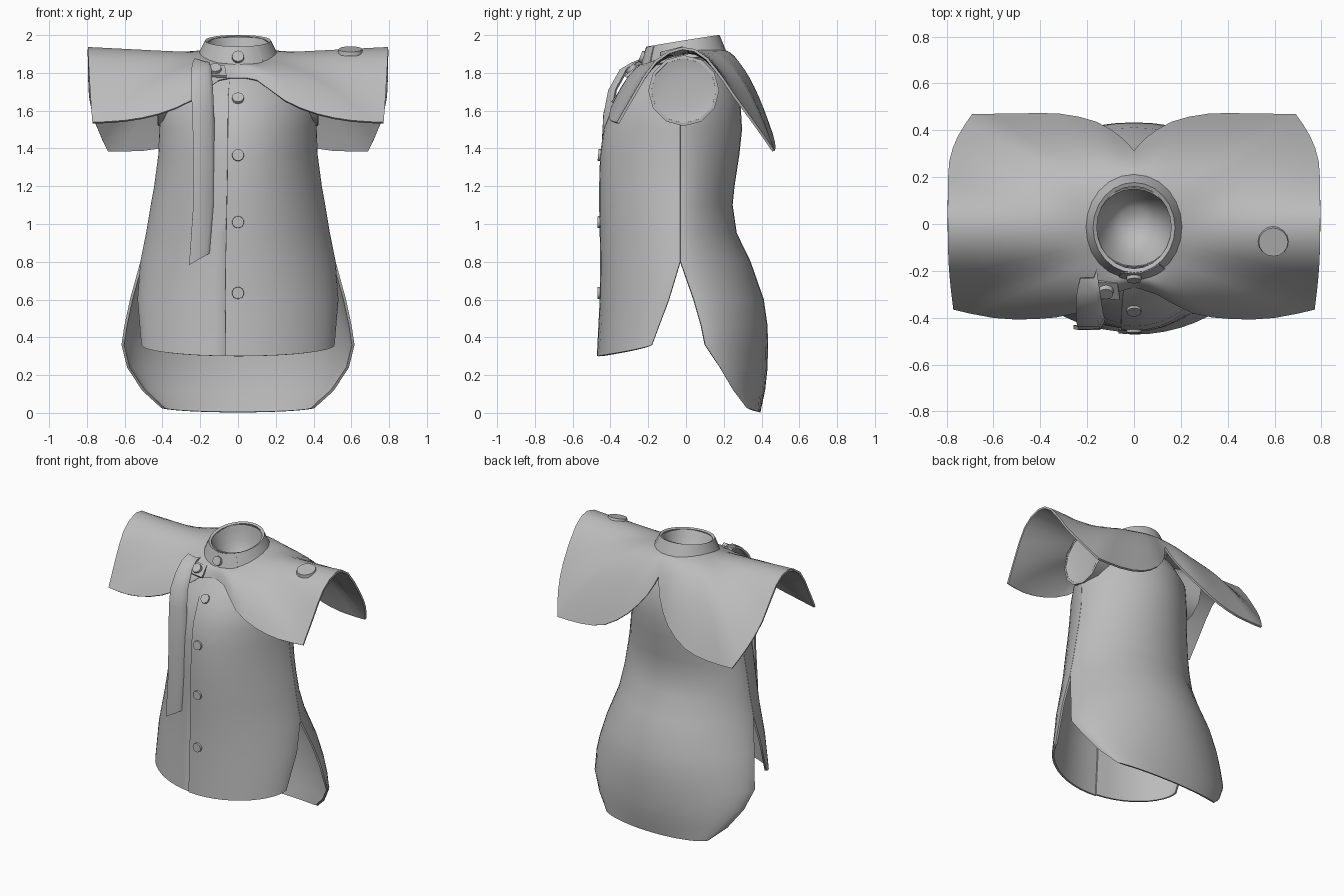
import bpy, bmesh
from math import sin, cos, pi, radians
from mathutils import Vector, Matrix

cube = bpy.data.objects.get("Cube")
if cube:
    bpy.data.objects.remove(cube, do_unlink=True)

cloth = bpy.data.materials.new("grey_cloth")
cloth.use_nodes = True
GREY = (0.5, 0.5, 0.5, 1)
cloth.diffuse_color = GREY
cloth.node_tree.nodes["Principled BSDF"].inputs["Base Color"].default_value = GREY


def finish(name, bm, thickness=0.0, angle=65):
    """Turn a bmesh into a smooth object, thickened if it is a sheet."""
    mesh = bpy.data.meshes.new(name)
    bm.to_mesh(mesh)
    bm.free()
    mesh.materials.append(cloth)
    ob = bpy.data.objects.new(name, mesh)
    bpy.context.collection.objects.link(ob)
    bpy.ops.object.select_all(action='DESELECT')
    ob.select_set(True)
    bpy.context.view_layer.objects.active = ob
    if thickness:
        mod = ob.modifiers.new("thickness", 'SOLIDIFY')
        mod.thickness = thickness
        mod.offset = 0
        bpy.ops.object.modifier_apply(modifier=mod.name)
    bpy.ops.object.shade_smooth_by_angle(angle=radians(angle))


def sheet(name, rows, thickness=0.014, closed=False):
    """Loft equal-length rows of points into a cloth sheet."""
    bm = bmesh.new()
    grid = [[bm.verts.new(p) for p in row] for row in rows]
    n = len(rows[0])
    for a, b in zip(grid, grid[1:]):
        for i in range(n if closed else n - 1):
            j = (i + 1) % n
            bm.faces.new((a[i], a[j], b[j], b[i]))
    bmesh.ops.recalc_face_normals(bm, faces=bm.faces)
    finish(name, bm, thickness)


def button(name, place, normal, radius=0.033, depth=0.022):
    bm = bmesh.new()
    turn = Vector(normal).to_track_quat('Z', 'Y').to_matrix().to_4x4()
    bmesh.ops.create_cone(bm, cap_ends=True, segments=16, radius1=radius,
                          radius2=radius * 0.93, depth=depth,
                          matrix=Matrix.Translation(place) @ turn)
    finish(name, bm, angle=40)


def bowl(name, centre, axis, radius, depth):
    """Hollow lining that closes an opening."""
    bm = bmesh.new()
    turn = Vector(axis).to_track_quat('Z', 'Y').to_matrix()
    grid = [[bm.verts.new(Vector(centre) + turn @ Vector((
             radius * s * cos(2 * pi * k / 24), radius * s * sin(2 * pi * k / 24),
             depth * (s ** 3 - 1)))) for k in range(24)]
            for s in (0.05, 0.35, 0.6, 0.8, 0.92, 1)]
    bm.faces.new(grid[0])
    for a, b in zip(grid, grid[1:]):
        for i in range(24):
            j = (i + 1) % 24
            bm.faces.new((a[i], b[i], b[j], a[j]))
    finish(name, bm, 0.006)


def smooth_path(points):
    """Add a curved midpoint between each pair of points."""
    pts = [Vector(p) for p in points]
    out = []
    for i in range(len(pts) - 1):
        before, after = pts[max(i - 1, 0)], pts[min(i + 2, len(pts) - 1)]
        out += [pts[i], (pts[i] + pts[i + 1]) * 0.5625 - (before + after) * 0.0625]
    return out + [pts[-1]]


# Body: height, half width, front depth, back depth above the side slits
SEAM = -0.03
torso = [(1.86, .19, -.17, .16), (1.77, .33, -.25, .23), (1.665, .40, -.355, .28),
         (1.5, .41, -.42, .29), (1.365, .415, -.438, .275), (1.2, .437, -.443, .25),
         (1.1, .455, -.443, .24), (.95, .48, -.44, .262), (.8, .51, -.437, .335)]
# Flaps: height, half width, depth, edge position, hem dip
front_flap = [(.6, .525, -.44, -.09, 0), (.36, .505, -.455, -.18, .06)]
back_flap = [(.6, .565, .405, .04, 0), (.46, .595, .425, .08, 0), (.36, .61, .427, .1, 0),
             (.24, .58, .425, .18, 0), (.12, .5, .412, .25, 0), (.03, .4, .387, .32, .026)]


def panel_row(z, w, depth, edge, dip, columns):
    row = []
    for a, lift in columns:
        s = max(sin(a), 0)
        row.append((w * cos(a), edge + (depth - edge) * s ** 1.3 - lift,
                    z - dip * s ** 0.95))
    return row


# The front has a small step where the left side overlaps the right
angles = [pi * k / 24 for k in range(25)]
step = pi / 2 + 0.12
front_cols = ([(a, .01 * sin(a)) for a in angles if a < step] + [(step, .01), (step, 0)]
              + [(a, 0) for a in angles if a > step])
front_rows = [(z, w, f, SEAM, 0) for z, w, f, b in torso] + front_flap
back_rows = [(z, w, b, SEAM, 0) for z, w, f, b in torso] + back_flap
sheet("front_panel", [panel_row(*r, front_cols) for r in front_rows])
sheet("back_panel", [panel_row(*r, [(a, 0) for a in angles]) for r in back_rows])

# Shoulder cape: outline of one half as front hem, arm edge and back hem
front_hem = [(0, -.265, 1.77), (.1, -.295, 1.76), (.25, -.375, 1.65), (.42, -.4, 1.58),
             (.6, -.395, 1.545), (.77, -.36, 1.535)]
arm_edge = [(.77, -.36, 1.535), (.782, -.27, 1.69), (.792, -.16, 1.86), (.795, -.02, 1.93),
            (.795, .11, 1.875), (.788, .26, 1.67), (.75, .37, 1.52), (.69, .463, 1.387)]
back_hem = [(.69, .463, 1.387), (.5, .465, 1.39), (.32, .465, 1.43), (.16, .43, 1.54),
            (.05, .36, 1.68), (0, .305, 1.8)]
outline = smooth_path(front_hem)[:-1] + smooth_path(arm_edge)[:-1] + smooth_path(back_hem)
last = len(outline) - 1
neck = []
for k in range(last + 1):
    a = pi * k / last - pi / 2
    y = -.01 + .205 * sin(a)
    neck.append(Vector((.2 * cos(a), y, 1.905 + .17 * y - .6 * y * y)))


def mirrored(points):
    return points + [Vector((-p.x, p.y, p.z)) for p in points[-2:0:-1]]


cape_rows = []
for k in range(11):
    t = k / 10
    row = []
    for n, o in zip(mirrored(neck), mirrored(outline)):
        p = n.lerp(o, t)
        bulge = 0.22 if o.y > 0 else 0.16
        p.z += 4 * t * (1 - t) * max(1.92 - o.z, 0) * bulge
        row.append(p)
    cape_rows.append(row)
sheet("shoulder_cape", cape_rows, 0.014, closed=True)


# Collar
def collar_point(a, t, grow=1.0):
    rx, ry = (.215 - .048 * t) * grow, (.218 - .034 * t) * grow
    y = -.01 - .005 * t + ry * sin(a)
    return (rx * cos(a), y, 1.87 + .1 * t + .165 * y)


turns = [2 * pi * k / 24 for k in range(24)]
sheet("collar", [[collar_point(a, t) for a in turns] for t in (0, .35, .7, 1)],
      0.018, closed=True)
tab_angles = [radians(-107 + 9 * k) for k in range(7)]
sheet("collar_overlap", [[collar_point(a, .5 + (t - .5) * (.6 if i == 0 else 1), 1.05)
                          for i, a in enumerate(tab_angles)] for t in (0, .5, 1)], 0.008)
bowl("neck_lining", (0, -.015, 1.962), (0, -.165, 1), .17, .2)

# Arm openings with linings
for side, word in ((1, "left"), (-1, "right")):
    ring = [[(side * x, -.012 + r * cos(a), 1.706 + r * sin(a)) for a in turns[::2]]
            for x, r in ((.25, .155), (.36, .172), (.425, .18))]
    sheet(word + "_armhole", ring, 0.016, closed=True)
    bowl(word + "_armhole_lining", (side * .422, -.012, 1.706), (side, 0, 0), .176, .016)

# Hanging strap on the right of the chest: centre line, slant, half width
path = [(-.195, -.23, 1.86, -.01, .035), (-.198, -.285, 1.845, .005, .045),
        (-.197, -.345, 1.8, .02, .05), (-.193, -.405, 1.7, .01, .054),
        (-.187, -.43, 1.58, 0, .054), (-.183, -.442, 1.35, 0, .054),
        (-.183, -.445, 1.1, 0, .054), (-.205, -.44, .815, .033, .054)]
# its inner edge turns back towards the chest
sheet("hanging_strap", [[(x + s * w, y + turn, z + s * slant)
                         for s, turn in ((-1, 0), (.65, 0), (1, .035))]
                        for x, y, z, slant, w in path], 0.016)
sheet("strap_tab", [[(x, y, z), (x + .01, y - .07, z - .055)] for x, y, z in
                    ((-.2, -.235, 1.84), (-.13, -.245, 1.838), (-.07, -.25, 1.835))], 0.015)

# Buttons
for i, (y, z, tilt) in enumerate([(-.368, 1.665, .75), (-.454, 1.365, .1),
                                  (-.458, 1.01, 0), (-.458, .635, 0)]):
    button(f"front_button_{i + 1}", (0, y, z), (0, -1, tilt))
button("collar_button", (0, -.232, 1.885), (0, -1, .4))
button("strap_button", (-.12, -.292, 1.822), (0, -.7, .7))
button("shoulder_button", (.595, -.075, 1.915), (0, -.25, 1), .067, .022)
